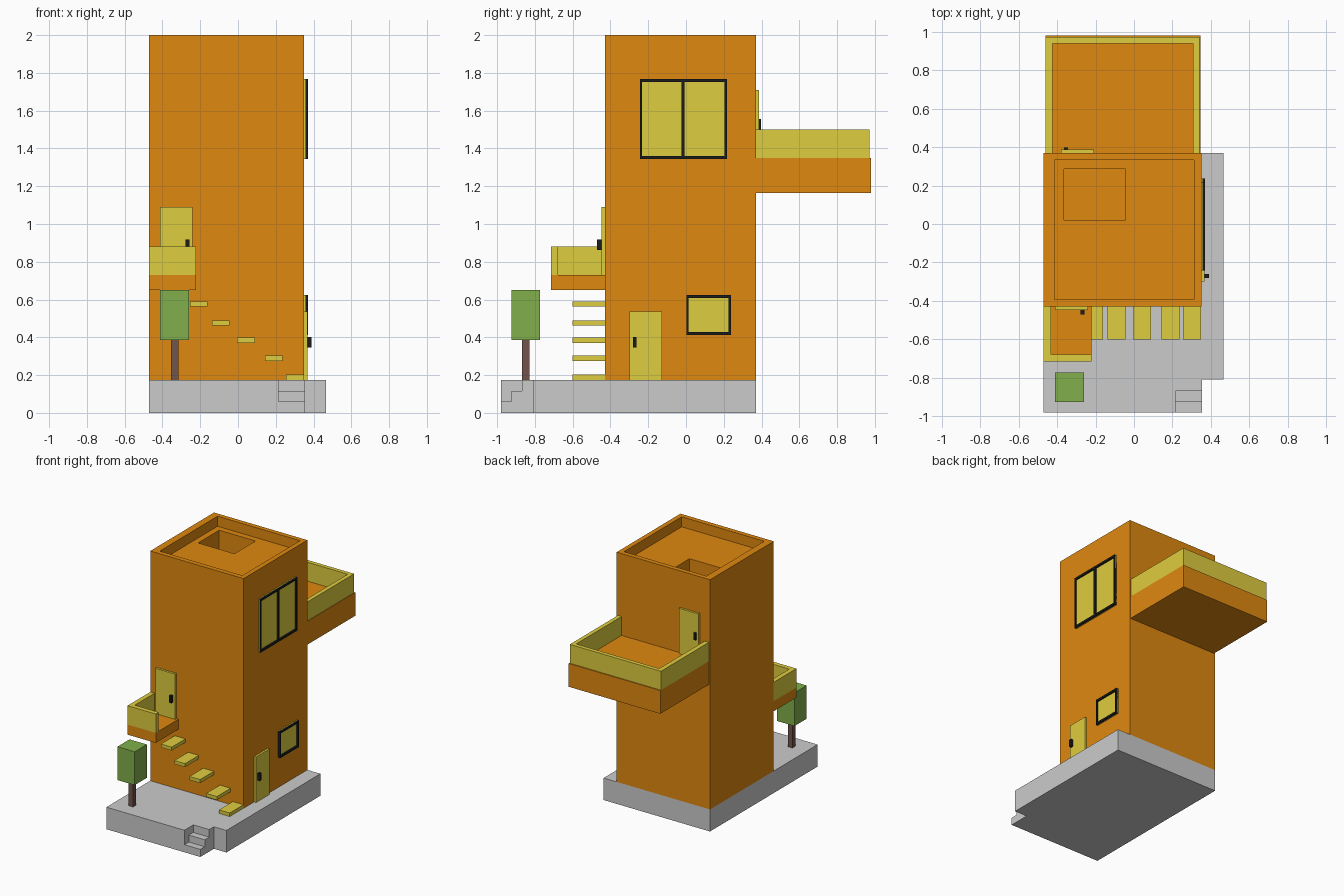
import bpy, bmesh

if "Cube" in bpy.data.objects:
    bpy.data.objects.remove(bpy.data.objects["Cube"])


def mat(name, r, g, b):
    m = bpy.data.materials.new(name)
    m.diffuse_color = (r, g, b, 1)
    m.use_nodes = True
    m.node_tree.nodes["Principled BSDF"].inputs["Base Color"].default_value = m.diffuse_color
    return m


ORANGE = mat("orange", 0.74, 0.25, 0.005)
YELLOW = mat("yellow", 0.74, 0.61, 0.05)
BLACK = mat("black", 0.012, 0.012, 0.012)
GREEN = mat("green", 0.22, 0.43, 0.07)
BROWN = mat("brown", 0.16, 0.09, 0.07)


def prism(name, outline, z0, z1, material=None):
    """Extrude an outline (counter-clockwise seen from above) from z0 to z1."""
    bm = bmesh.new()
    face = bm.faces.new([bm.verts.new((x, y, z0)) for x, y in outline])
    top = bmesh.ops.extrude_face_region(bm, geom=[face])["geom"]
    for v in top:
        if isinstance(v, bmesh.types.BMVert):
            v.co.z = z1
    bmesh.ops.recalc_face_normals(bm, faces=bm.faces)
    me = bpy.data.meshes.new(name)
    bm.to_mesh(me)
    bm.free()
    ob = bpy.data.objects.new(name, me)
    bpy.context.collection.objects.link(ob)
    if material:
        me.materials.append(material)
    return ob


def box(name, x, y, z, material=None):
    return prism(name, [(x[0], y[0]), (x[1], y[0]), (x[1], y[1]), (x[0], y[1])],
                 z[0], z[1], material)


def cut(ob, x, y, z):
    """Subtract a box from an object and remove the cutter."""
    cutter = box("cutter", x, y, z)
    cutter.hide_render = True
    mod = ob.modifiers.new("cut", 'BOOLEAN')
    mod.operation, mod.solver, mod.object = 'DIFFERENCE', 'EXACT', cutter
    bpy.context.view_layer.objects.active = ob
    bpy.ops.object.modifier_apply(modifier=mod.name)
    bpy.data.objects.remove(cutter)


# Ground slab with corner notch and two entry steps
base = prism("base", [(-0.47, -0.98), (0.355, -0.98), (0.355, -0.81),
                      (0.465, -0.81), (0.465, 0.37), (-0.47, 0.37)], 0, 0.175)
cut(base, (0.215, 0.4), (-1.1, -0.868), (0.115, 0.3))
cut(base, (0.215, 0.4), (-1.1, -0.924), (0.06, 0.3))

# Tower with sunken roof and hatch shaft
tower = box("tower", (-0.47, 0.35), (-0.43, 0.37), (0.175, 2.0), ORANGE)
cut(tower, (-0.413, 0.312), (-0.392, 0.333), (1.92, 2.2))
cut(tower, (-0.365, -0.045), (0.02, 0.285), (1.35, 2.1))

# Rear balcony with a three-sided rail
box("rear_balcony_slab", (-0.46, 0.345), (0.37, 0.98), (1.165, 1.35), ORANGE)
prism("rear_balcony_rail", [(-0.46, 0.37), (-0.423, 0.37), (-0.423, 0.94), (0.307, 0.94),
                            (0.307, 0.37), (0.34, 0.37), (0.34, 0.972), (-0.46, 0.972)],
      1.35, 1.5, YELLOW)

# Front balcony, open towards the stairs
box("front_balcony_slab", (-0.47, -0.222), (-0.715, -0.43), (0.65, 0.73), ORANGE)
prism("front_balcony_rail", [(-0.47, -0.715), (-0.222, -0.715), (-0.222, -0.678),
                             (-0.433, -0.678), (-0.433, -0.43), (-0.47, -0.43)],
      0.73, 0.88, YELLOW)

# Doors and handles
box("front_door", (-0.412, -0.24), (-0.447, -0.43), (0.73, 1.09), YELLOW)
box("front_door_handle", (-0.278, -0.258), (-0.47, -0.447), (0.862, 0.918), BLACK)
box("side_door", (0.35, 0.367), (-0.298, -0.127), (0.175, 0.537), YELLOW)
box("side_door_handle", (0.367, 0.389), (-0.281, -0.261), (0.345, 0.402), BLACK)
box("rear_door", (-0.38, -0.208), (0.37, 0.387), (1.35, 1.71), YELLOW)
box("rear_door_handle", (-0.363, -0.343), (0.387, 0.398), (1.5, 1.557), BLACK)


def window(name, y, z, split=None):
    t = 0.016
    box(name + "_pane", (0.35, 0.357), y, z, YELLOW)
    for i, zz in enumerate(((z[0], z[0] + t), (z[1] - t, z[1]))):
        box(f"{name}_rail_{i}", (0.35, 0.37), y, zz, BLACK)
    stiles = [(y[0], y[0] + t * 0.7), (y[1] - t * 0.7, y[1])]
    if split is not None:
        stiles.append((split - t / 2, split + t / 2))
    for i, yy in enumerate(stiles):
        box(f"{name}_stile_{i}", (0.35, 0.37), yy, (z[0] + t, z[1] - t), BLACK)


# Windows on the right wall
window("upper_window", (-0.243, 0.216), (1.345, 1.768), -0.015)
window("lower_window", (0.003, 0.237), (0.413, 0.623))

# Floating stair treads
for i, (x, z) in enumerate([(0.255, 0.175), (0.142, 0.276), (-0.005, 0.371),
                            (-0.138, 0.462), (-0.255, 0.562)]):
    box(f"tread_{i}", (x, x + 0.094), (-0.602, -0.43), (z, z + 0.028), YELLOW)

# Tree
box("tree_trunk", (-0.355, -0.315), (-0.868, -0.828), (0.175, 0.385), BROWN)
box("tree_crown", (-0.412, -0.26), (-0.925, -0.773), (0.385, 0.65), GREEN)
